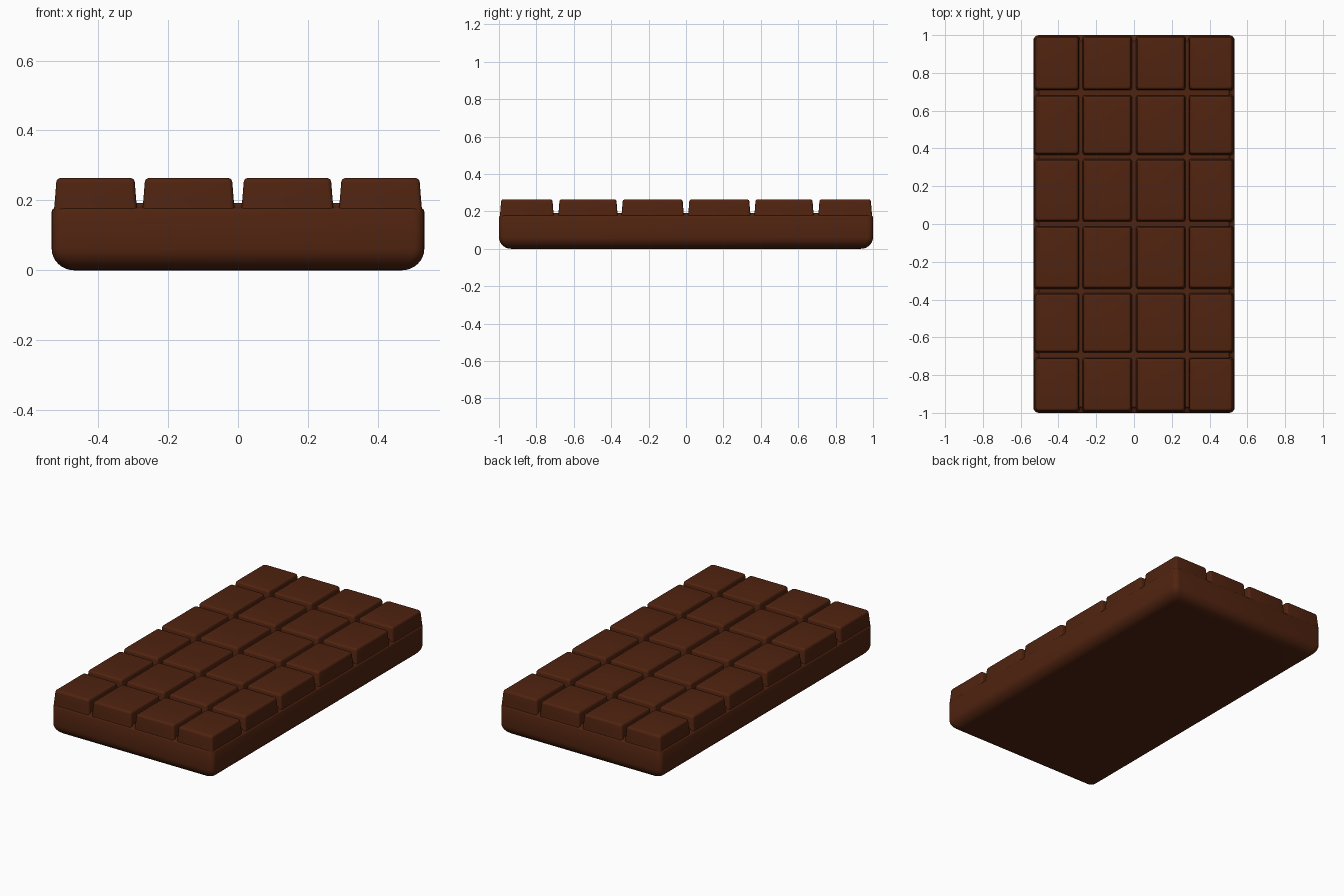
import bpy, bmesh, math

if "Cube" in bpy.data.objects:
    bpy.data.objects.remove(bpy.data.objects["Cube"])

choc = bpy.data.materials.new("dark chocolate")
choc.diffuse_color = (0.08, 0.017, 0.005, 1)
choc.use_nodes = True
choc.node_tree.nodes["Principled BSDF"].inputs["Base Color"].default_value = choc.diffuse_color


def rounded_ring(bm, x0, x1, y0, y1, r, z, n=5):
    """One rounded-rectangle loop of vertices at height z."""
    corners = [(x1 - r, y1 - r), (x0 + r, y1 - r), (x0 + r, y0 + r), (x1 - r, y0 + r)]
    ring = []
    for k, (cx, cy) in enumerate(corners):
        for i in range(n + 1):
            a = math.pi / 2 * (k + i / n)
            ring.append(bm.verts.new((cx + r * math.cos(a), cy + r * math.sin(a), z)))
    return ring


def loft(name, bounds, profile, angle):
    """Stack rounded rectangles; profile = (inset, corner radius, z)."""
    x0, x1, y0, y1 = bounds
    bm = bmesh.new()
    rings = [rounded_ring(bm, x0 + d, x1 - d, y0 + d, y1 - d, r, z) for d, r, z in profile]
    for a, b in zip(rings, rings[1:]):
        for i in range(len(a)):
            j = (i + 1) % len(a)
            bm.faces.new((a[i], a[j], b[j], b[i]))
    bm.faces.new(rings[0][::-1])
    bm.faces.new(rings[-1])
    mesh = bpy.data.meshes.new(name)
    bm.to_mesh(mesh)
    bm.free()
    mesh.materials.append(choc)
    ob = bpy.data.objects.new(name, mesh)
    bpy.context.collection.objects.link(ob)
    bpy.ops.object.select_all(action='DESELECT')
    ob.select_set(True)
    bpy.context.view_layer.objects.active = ob
    bpy.ops.object.shade_smooth_by_angle(angle=math.radians(angle))
    return ob


# Slab with a well rounded underside and a small lip on top
base = []
for i in range(9):
    t = math.pi / 2 * i / 8
    base.append((0.065 * (1 - math.sin(t)), 0.03, 0.062 * (1 - math.cos(t))))
base += [(0, 0.03, 0.168), (0.003, 0.03, 0.175), (0.008, 0.025, 0.178),
         (0.022, 0.02, 0.181), (0.03, 0.02, 0.192)]
loft("bar_base", (-0.533, 0.533, -1, 1), base, 40)

# Tapered squares with softened top edges
square = [(0, 0.012, 0.165), (0.004, 0.012, 0.21), (0.007, 0.013, 0.25)]
for i in range(1, 5):
    t = math.pi / 2 * i / 4
    square.append((0.007 + 0.012 * (1 - math.cos(t)), 0.013, 0.25 + 0.014 * math.sin(t)))
columns = [(-0.527, -0.288), (-0.274, -0.009), (0.009, 0.274), (0.288, 0.527)]
rows = [(-0.996, -0.706), (-0.684, -0.364), (-0.346, -0.01),
        (0.01, 0.346), (0.364, 0.684), (0.706, 0.996)]
for r, (y0, y1) in enumerate(rows):
    for c, (x0, x1) in enumerate(columns):
        loft(f"square_{r + 1}_{c + 1}", (x0, x1, y0, y1), square, 40)
